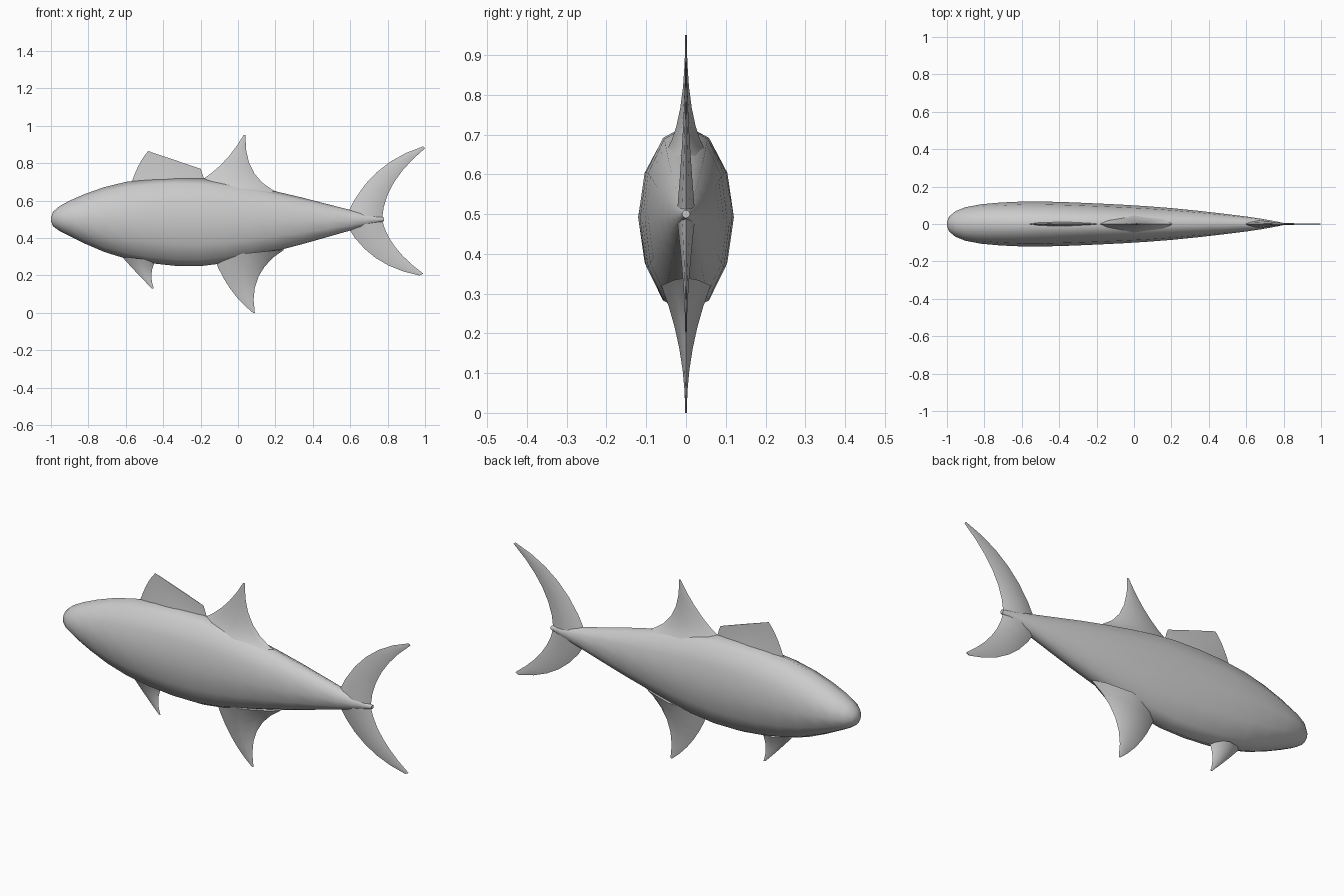
import bpy, bmesh, math
from mathutils import Vector

if "Cube" in bpy.data.objects:
    bpy.data.objects.remove(bpy.data.objects["Cube"])

shade = 0.6
grey = bpy.data.materials.new("plain grey")
grey.use_nodes = True
grey.diffuse_color = (shade, shade, shade, 1)
grey.node_tree.nodes["Principled BSDF"].inputs["Base Color"].default_value = grey.diffuse_color


def loft(name, rings):
    """Skin a list of equal-sized rings, close both ends and shade smoothly."""
    bm = bmesh.new()
    loops = [[bm.verts.new(point) for point in ring] for ring in rings]
    for lower, upper in zip(loops, loops[1:]):
        for i in range(len(lower)):
            bm.faces.new((lower[i - 1], lower[i], upper[i], upper[i - 1]))
    bm.faces.new(loops[0])
    bm.faces.new(loops[-1])
    bmesh.ops.recalc_face_normals(bm, faces=bm.faces)
    mesh = bpy.data.meshes.new(name)
    bm.to_mesh(mesh)
    bm.free()
    mesh.materials.append(grey)
    obj = bpy.data.objects.new(name, mesh)
    bpy.context.collection.objects.link(obj)
    bpy.ops.object.select_all(action='DESELECT')
    obj.select_set(True)
    bpy.context.view_layer.objects.active = obj
    bpy.ops.object.shade_smooth_by_angle(angle=math.radians(60))


def circle(sides):
    """Cosine and sine pairs around a regular polygon."""
    turns = [math.tau * i / sides for i in range(sides)]
    return [(math.cos(turn), math.sin(turn)) for turn in turns]


def spline(before, start, end, after, t):
    """Smooth curve from start to end, guided by its neighbours."""
    leave, arrive = (end - before) / 2, (after - start) / 2
    ease = t * t * (3 - 2 * t)
    return (start.lerp(end, ease) + leave * t * (1 - t) ** 2
            - arrive * t * t * (1 - t))


def bend(root, pull, tip, t):
    """Curved fin edge from root to tip, drawn towards the pull point."""
    root, pull, tip = Vector(root), Vector(pull), Vector(tip)
    return root.lerp(pull, t).lerp(pull.lerp(tip, t), t)


def fin(name, thickness, leading, trailing, steps=6):
    """Lens-shaped blade between two curved edges, thinning towards the tip."""
    rings = []
    for step in range(steps + 1):
        t = step / steps
        front, back = bend(*leading, t), bend(*trailing, t)
        half = thickness * (1 - t) ** 2 + 0.002
        ring = []
        for along, across in circle(8):
            x, z = front.lerp(back, (1 - along) / 2)
            ring.append((x, half * across * abs(across), z))
        rings.append(ring)
    loft(name, rings)


# Body: position along the length, belly height, back height, half width
stations = [Vector(row) for row in (
    (-1, 0.49, 0.51, 0.01),
    (-0.9, 0.41, 0.6, 0.09),
    (-0.6, 0.29, 0.7, 0.12),
    (-0.2, 0.25, 0.72, 0.11),
    (0.2, 0.33, 0.65, 0.085),
    (0.6, 0.44, 0.55, 0.04),
    (0.78, 0.49, 0.51, 0.01))]

# Mirroring the second station through the axis rounds the nose
x, belly, back, width = stations[1]
guides = [Vector((x, back, belly, -width))] + stations + [stations[-1]]
profile = []
for four in zip(guides, guides[1:], guides[2:], guides[3:]):
    profile += [spline(*four, step / 3) for step in range(3)]
profile.append(stations[-1])

rings = []
for x, belly, back, width in profile:
    middle, height = (belly + back) / 2, (back - belly) / 2
    rings.append([(x, width * c, middle + height * s) for c, s in circle(12)])
loft("body", rings)

# Back fins
fin("front_dorsal_fin", 0.02,
    [(-0.58, 0.66), (-0.54, 0.8), (-0.48, 0.865)],
    [(-0.17, 0.66), (-0.18, 0.72), (-0.2, 0.77)])
fin("rear_dorsal_fin", 0.05,
    [(-0.25, 0.68), (-0.08, 0.76), (0.03, 0.95)],
    [(0.25, 0.63), (0.03, 0.7), (0.04, 0.95)])

# Belly fins
fin("pelvic_fin", 0.04,
    [(-0.62, 0.3), (-0.55, 0.22), (-0.46, 0.13)],
    [(-0.44, 0.28), (-0.48, 0.21), (-0.45, 0.13)])
fin("anal_fin", 0.06,
    [(-0.13, 0.3), (-0.06, 0.11), (0.08, 0)],
    [(0.25, 0.34), (0.05, 0.22), (0.09, 0)])

# Tail lobes
fin("upper_tail_lobe", 0.02,
    [(0.58, 0.52), (0.7, 0.8), (0.99, 0.89)],
    [(0.77, 0.5), (0.78, 0.7), (1, 0.88)])
fin("lower_tail_lobe", 0.02,
    [(0.58, 0.47), (0.7, 0.25), (0.97, 0.2)],
    [(0.77, 0.5), (0.8, 0.35), (0.99, 0.21)])
